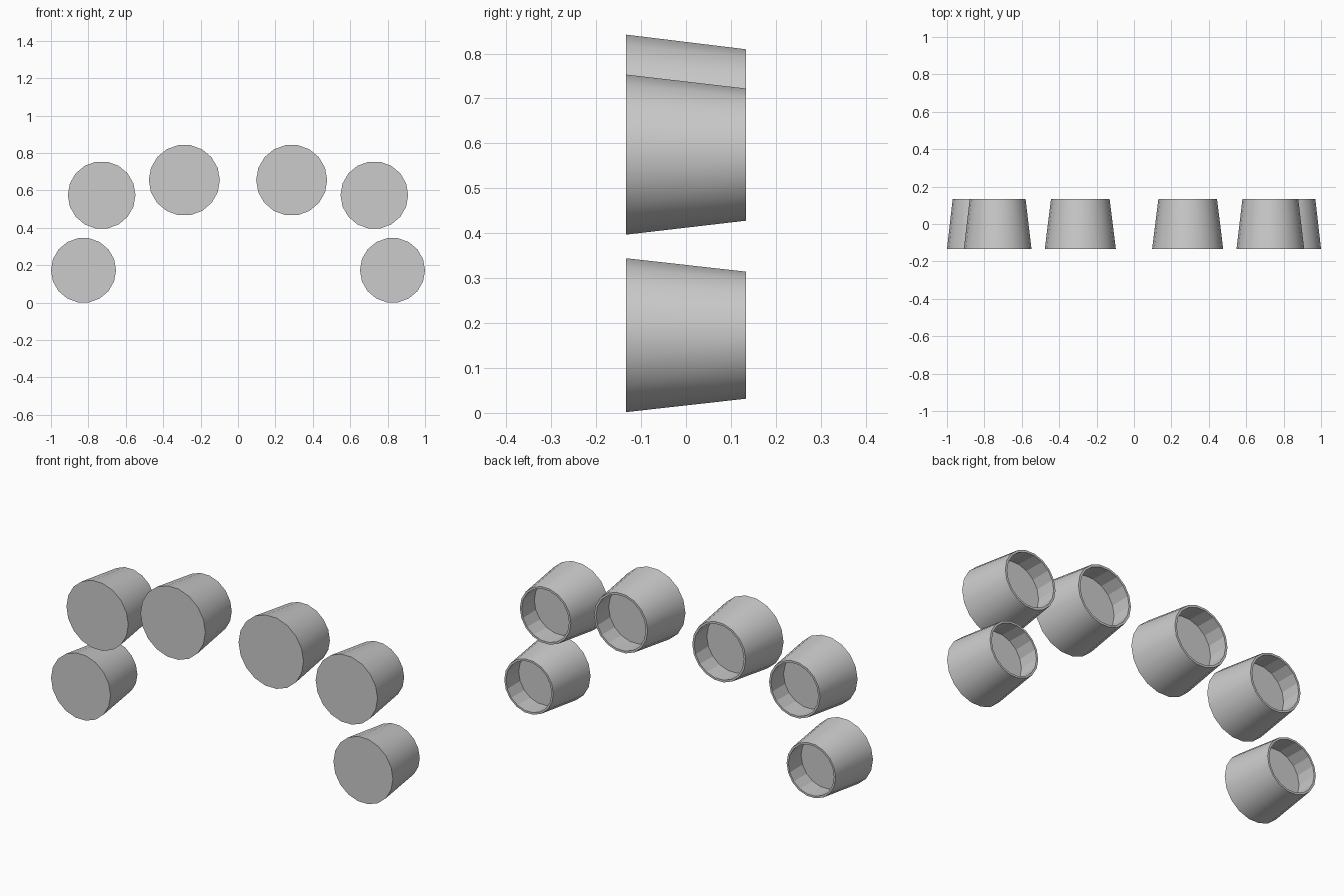
import bpy, bmesh, math

if "Cube" in bpy.data.objects:
    bpy.data.objects.remove(bpy.data.objects["Cube"])

SIDES = 18
FRONT, BACK, FLOOR = -0.134, 0.134, 0.022


def cup(name, cx, cz, r):
    """Tapered cup: closed front disc, open recess at the back."""
    bm = bmesh.new()
    # (y, radius) profile: front edge, back rim, inner rim, recess floor
    profile = [(FRONT, r), (BACK, r * 0.825), (BACK, r * 0.765), (FLOOR, r * 0.79)]
    rings = []
    for y, rad in profile:
        rings.append([bm.verts.new((rad * math.cos(math.tau * i / SIDES), y,
                                    rad * math.sin(math.tau * i / SIDES)))
                      for i in range(SIDES)])
    for k in range(3):
        a, b = rings[k], rings[k + 1]
        for i in range(SIDES):
            j = (i + 1) % SIDES
            f = bm.faces.new((a[i], a[j], b[j], b[i]))
            f.smooth = k == 0          # only the outer wall is smooth
    bm.faces.new(rings[0])
    bm.faces.new(rings[3])
    bmesh.ops.recalc_face_normals(bm, faces=bm.faces)
    # keep the rims crisp
    for e in bm.edges:
        if e.calc_face_angle(0) > math.radians(30):
            e.smooth = False
    mesh = bpy.data.meshes.new(name)
    bm.to_mesh(mesh)
    bm.free()
    ob = bpy.data.objects.new(name, mesh)
    ob.location = (cx, 0, cz)
    bpy.context.collection.objects.link(ob)


# three cups per side, mirrored in an arch
for label, x, z, r in (("lower_cup", 0.826, 0.173, 0.174),
                       ("middle_cup", 0.729, 0.575, 0.181),
                       ("upper_cup", 0.287, 0.655, 0.190)):
    for side, s in (("left", -1), ("right", 1)):
        cup(f"{label}_{side}", s * x, z, r)
